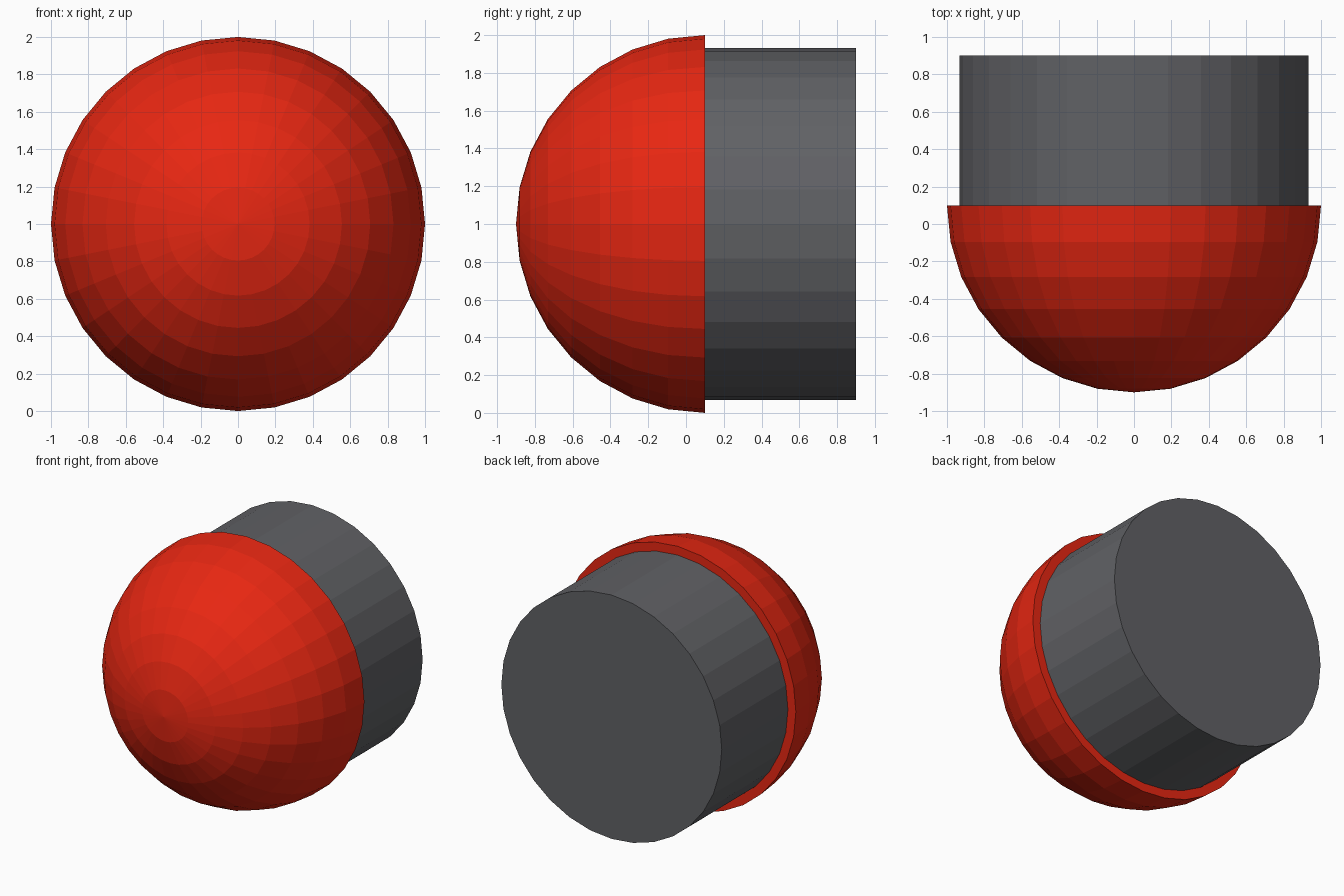
import bpy, bmesh, math
from mathutils import Matrix

if "Cube" in bpy.data.objects:
    bpy.data.objects.remove(bpy.data.objects["Cube"])

SEGMENTS = 32
CENTRE_Z = 1.0


def material(name, rgb):
    m = bpy.data.materials.new(name)
    m.diffuse_color = (*rgb, 1)
    m.use_nodes = True
    m.node_tree.nodes["Principled BSDF"].inputs["Base Color"].default_value = m.diffuse_color
    return m


def add_object(name, bm, mat):
    bmesh.ops.recalc_face_normals(bm, faces=bm.faces)
    mesh = bpy.data.meshes.new(name)
    bm.to_mesh(mesh)
    bm.free()
    mesh.materials.append(mat)
    obj = bpy.data.objects.new(name, mesh)
    bpy.context.collection.objects.link(obj)
    return obj


# turn the local z axis so that it points to the front (-y)
to_front = Matrix.Rotation(math.pi / 2, 4, 'X')

red = material("red", (0.8, 0.02, 0.006))
grey = material("dark grey", (0.118, 0.12, 0.13))

# domed cap: front half of a sphere, closed with a flat back
bm = bmesh.new()
bmesh.ops.create_uvsphere(bm, u_segments=SEGMENTS, v_segments=16, radius=1.0)
bmesh.ops.delete(bm, geom=[v for v in bm.verts if v.co.z < -0.01], context='VERTS')
bmesh.ops.holes_fill(bm, edges=[e for e in bm.edges if e.is_boundary], sides=0)
bmesh.ops.transform(bm, matrix=Matrix.Translation((0, 0.1, CENTRE_Z)) @ to_front, verts=bm.verts)
add_object("dome", bm, red)

# cylindrical base behind the dome
bm = bmesh.new()
bmesh.ops.create_cone(bm, cap_ends=True, segments=SEGMENTS, radius1=0.933, radius2=0.933, depth=0.8)
bmesh.ops.transform(bm, matrix=Matrix.Translation((0, 0.5, CENTRE_Z)) @ to_front, verts=bm.verts)
add_object("base", bm, grey)
